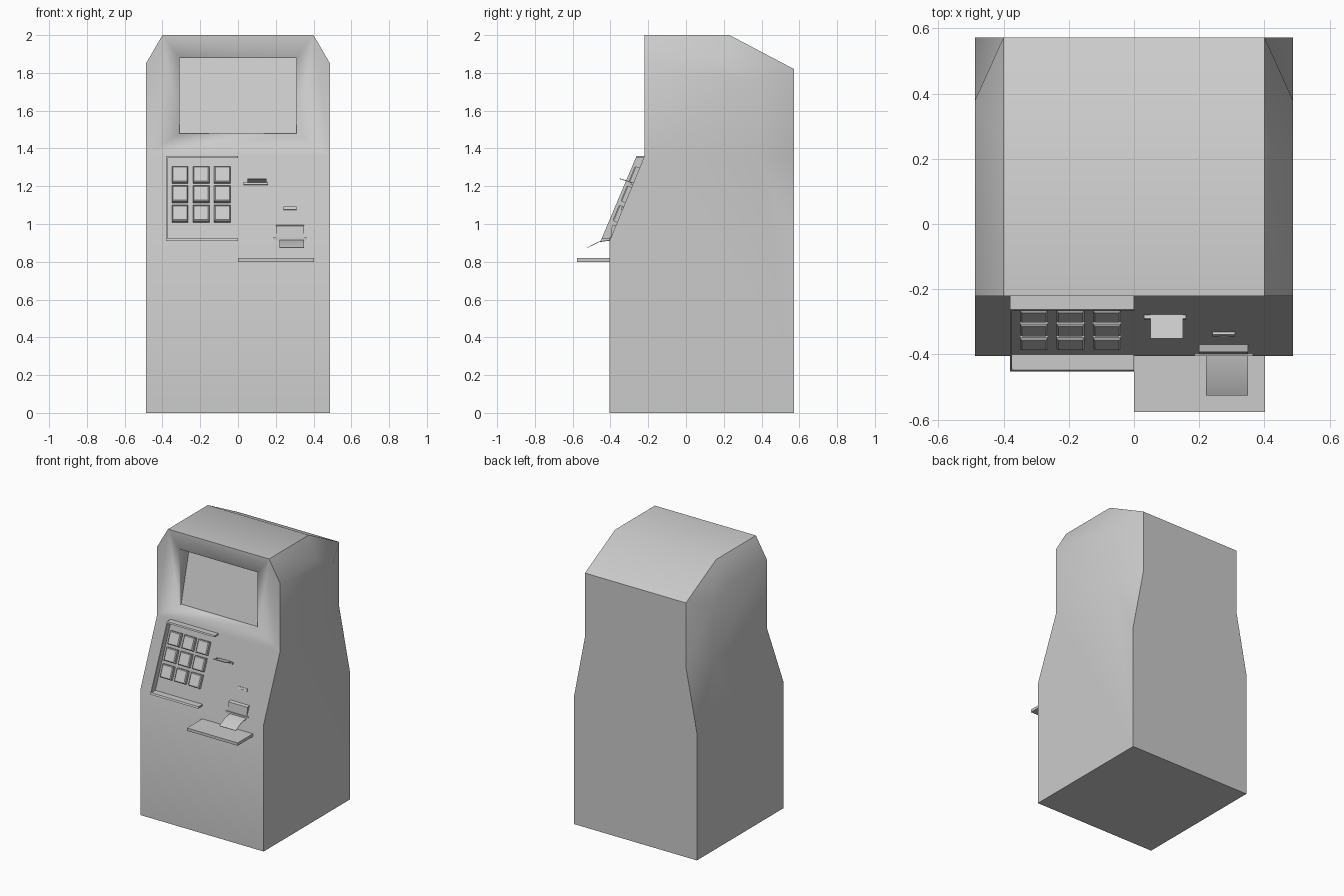
import bpy, bmesh, math
from mathutils import Vector

if "Cube" in bpy.data.objects:
    bpy.data.objects.remove(bpy.data.objects["Cube"])

TILT = -math.atan2(0.185, 0.45)          # lean of the control panel


def face_y(z):
    return -0.405 + (z - 0.91) * 0.185 / 0.45


def finish(name, bm, angle=35):
    bmesh.ops.recalc_face_normals(bm, faces=bm.faces)
    me = bpy.data.meshes.new(name)
    bm.to_mesh(me)
    bm.free()
    ob = bpy.data.objects.new(name, me)
    bpy.context.collection.objects.link(ob)
    bpy.ops.object.select_all(action='DESELECT')
    ob.select_set(True)
    bpy.context.view_layer.objects.active = ob
    bpy.ops.object.shade_smooth_by_angle(angle=math.radians(angle))
    return ob


def prism(name, profile, x0, x1):
    """Extrude a (y, z) profile along x."""
    bm = bmesh.new()
    f = bm.faces.new([bm.verts.new((x0, y, z)) for y, z in profile])
    ext = bmesh.ops.extrude_face_region(bm, geom=[f])['geom']
    bmesh.ops.translate(bm, vec=(x1 - x0, 0, 0),
                        verts=[v for v in ext if isinstance(v, bmesh.types.BMVert)])
    return finish(name, bm)


def panel_box(name, x0, x1, z0, z1, depth, bevel=0.0):
    """Box lying on the leaning panel, sticking out by depth."""
    bm = bmesh.new()
    bmesh.ops.create_cube(bm, size=1)
    bmesh.ops.scale(bm, vec=(x1 - x0, depth + 0.01, (z1 - z0) / math.cos(TILT)), verts=bm.verts)
    if bevel:
        front = [e for e in bm.edges if all(v.co.y < 0 for v in e.verts)]
        bmesh.ops.bevel(bm, geom=front, offset=bevel, segments=1, affect='EDGES')
    ob = finish(name, bm)
    zc = (z0 + z1) / 2 - depth * 0.38
    n = Vector((0, -math.cos(TILT), -math.sin(TILT)))
    ob.location = Vector(((x0 + x1) / 2, face_y(zc), zc)) + n * (depth - 0.01) / 2
    ob.rotation_euler.x = TILT
    return ob


# Cabinet body: three stacked convex sections sharing their rings
def mirror(pts):
    return [(s * x, y, z) for x, y, z in pts for s in (1, -1)]


W, BACK = 0.487, 0.572
ring0 = mirror([(W, -0.405, 0), (W, BACK, 0)])
ring1 = mirror([(W, -0.405, 0.91), (W, BACK, 0.91)])
ring2 = mirror([(W, -0.22, 1.36), (W, 0.38, 1.36), (0.40, BACK, 1.36)])
corner = mirror([(W, 0.38, 1.25), (0.40, BACK, 1.25)])
crown = mirror([(W, -0.22, 1.85), (W, 0.2, 1.85), (W, 0.38, 1.76),
                (0.40, -0.22, 2), (0.40, 0.23, 2), (0.40, BACK, 1.82)])
bm = bmesh.new()
for pts in (ring0 + ring1, ring1 + corner + ring2, ring2 + crown):
    verts = [bm.verts.new(p) for p in pts]
    bmesh.ops.convex_hull(bm, input=verts)
inner = [f for f in bm.faces
         if any(all(abs(v.co.z - z) < 1e-4 for v in f.verts) for z in (0.91, 1.36))]
bmesh.ops.delete(bm, geom=inner, context='FACES')
bmesh.ops.remove_doubles(bm, verts=bm.verts, dist=1e-4)
bmesh.ops.dissolve_limit(bm, angle_limit=0.01, verts=bm.verts, edges=bm.edges)
body = finish("cabinet_body", bm)

# Screen recess, deeper at the top
cutter = prism("screen_cutter", [(-0.4, 1.48), (-0.20, 1.48), (-0.10, 1.88), (-0.4, 1.88)], -0.31, 0.31)
mod = body.modifiers.new("screen_recess", 'BOOLEAN')
mod.operation, mod.solver, mod.object = 'DIFFERENCE', 'EXACT', cutter
bpy.context.view_layer.objects.active = body
bpy.ops.object.modifier_apply(modifier=mod.name)
bpy.data.objects.remove(cutter)

# Keypad surround: top lip, bottom lip and side wall
prism("keypad_top_lip", [(-0.215, 1.36), (-0.262, 1.36), (-0.266, 1.35), (-0.22, 1.35)], -0.38, 0)
prism("keypad_bottom_lip", [(-0.40, 0.91), (-0.452, 0.91), (-0.447, 0.922), (-0.395, 0.922)], -0.38, 0)
prism("keypad_side_wall", [(-0.215, 1.36), (-0.262, 1.36), (-0.452, 0.91), (-0.40, 0.91)], -0.38, -0.374)

# Nine keys
for r, z in enumerate((1.265, 1.163, 1.06)):
    for c, x in enumerate((-0.307, -0.195, -0.083)):
        panel_box(f"key_{r}_{c}", x - 0.043, x + 0.043, z - 0.042, z + 0.042, 0.026, 0.006)

# Card slot with a card sticking out
panel_box("card_slot", 0.03, 0.16, 1.21, 1.222, 0.012)
prism("card", [(-0.275, 1.214), (-0.352, 1.238), (-0.351, 1.242), (-0.275, 1.218)], 0.05, 0.15)

# Receipt slot with a half-round tongue
panel_box("receipt_slot", 0.24, 0.31, 1.076, 1.092, 0.008)
bm = bmesh.new()
bm.faces.new([bm.verts.new((0.275 + 0.03 * math.cos(a), -0.325 - 0.022 * math.sin(a), 1.08))
              for a in (math.pi * i / 8 for i in range(9))])
finish("receipt_tongue", bm)

# Cash outlet, its sill and the paper hanging from it
prism("cash_outlet", [(face_y(0.995), 0.995), (-0.392, 0.99), (-0.40, 0.92), (-0.39, 0.92)], 0.20, 0.35)
prism("cash_sill", [(-0.37, 0.928), (-0.405, 0.928), (-0.405, 0.915), (-0.37, 0.915)], 0.185, 0.365)
prism("bank_note", [(-0.39, 0.918), (-0.46, 0.908), (-0.525, 0.875),
                    (-0.525, 0.872), (-0.46, 0.904), (-0.39, 0.914)], 0.22, 0.35)

# Shelf
prism("shelf", [(-0.40, 0.80), (-0.577, 0.80), (-0.577, 0.82), (-0.40, 0.82)], 0, 0.402)
